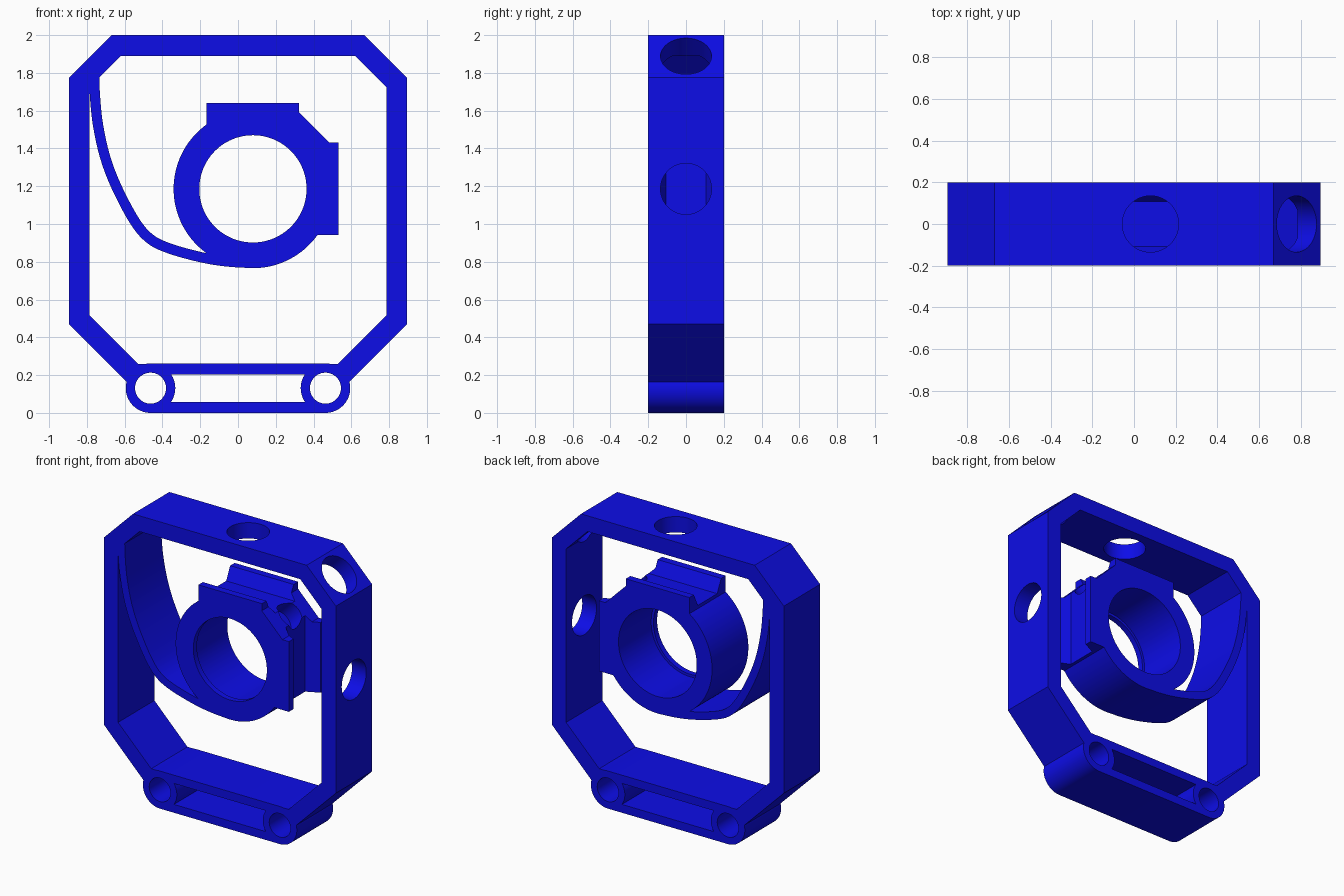
import bpy, bmesh
from math import sin, cos, pi, asin, radians
from mathutils import Matrix, Vector

cube = bpy.data.objects.get("Cube")
if cube:
    bpy.data.objects.remove(cube, do_unlink=True)

blue = bpy.data.materials.new("blue_plastic")
blue.use_nodes = True
COLOUR = (0.004, 0.004, 0.8, 1)
blue.diffuse_color = COLOUR
blue.node_tree.nodes["Principled BSDF"].inputs["Base Color"].default_value = COLOUR

HALF = 0.2                                  # half depth of the whole mount
CENTRE = Vector((0.079, 0, 1.186))          # optical axis of the ring
BAR_X, BAR_Z, BAR_R = 0.463, 0.131, 0.131   # rod clamps in the base


def arc(cx, cz, r, a0, a1, n=32):
    return [(cx + r * cos(a0 + (a1 - a0) * i / n), cz + r * sin(a0 + (a1 - a0) * i / n))
            for i in range(n + 1)]


def circle(r, cx=0, cz=0, n=96):
    return arc(cx, cz, r, 0, 2 * pi, n)[:-1]


def mirrored(points):
    """Complete a right-hand outline with its reflection in x."""
    return points + [(-x, z) for x, z in reversed(points)]


def prism(name, outline, d0=-HALF, d1=HALF, matrix=Matrix()):
    """Extrude an x-z outline along y, then place it."""
    bm = bmesh.new()
    face = bm.faces.new([bm.verts.new((u, d0, v)) for u, v in outline])
    top = bmesh.ops.extrude_face_region(bm, geom=[face])["geom"]
    bmesh.ops.translate(bm, vec=(0, d1 - d0, 0),
                        verts=[g for g in top if isinstance(g, bmesh.types.BMVert)])
    bmesh.ops.recalc_face_normals(bm, faces=bm.faces)
    bm.transform(matrix)
    mesh = bpy.data.meshes.new(name)
    bm.to_mesh(mesh)
    bm.free()
    obj = bpy.data.objects.new(name, mesh)
    bpy.context.collection.objects.link(obj)
    mesh.materials.append(blue)
    return obj


def combine(obj, other, operation="DIFFERENCE"):
    mod = obj.modifiers.new("combine", "BOOLEAN")
    mod.operation, mod.solver, mod.object = operation, "EXACT", other
    bpy.context.view_layer.objects.active = obj
    bpy.ops.object.modifier_apply(modifier=mod.name)
    bpy.data.objects.remove(other, do_unlink=True)


def drill(obj, radius, angle, near, far):
    """Radial hole from the ring centre; angle 0 is up, 90 is +x."""
    matrix = (Matrix.Translation(CENTRE) @ Matrix.Rotation(radians(angle), 4, "Y")
              @ Matrix.Rotation(pi / 2, 4, "X"))
    combine(obj, prism("drill", circle(radius), near, far, matrix))


# Octagonal frame with rounded base bar
frame = prism("frame", mirrored([(0.67, 2), (0.895, 1.775), (0.895, 0.47), (0.583, 0.158)]))
combine(frame, prism("opening", mirrored(
    [(0.62, 1.89), (0.785, 1.725), (0.785, 0.515), (0.53, 0.26)]), -0.3, 0.3))
base = prism("base_bar", mirrored(arc(BAR_X, BAR_Z, BAR_R, pi / 2, -pi / 2)))
combine(frame, base, "UNION")

# Rod holes and the slot between them
for side in (-1, 1):
    combine(frame, prism("rod_hole", circle(0.082, side * BAR_X, BAR_Z), -0.3, 0.3))
bite = asin(0.073 / BAR_R)
combine(frame, prism("slot", mirrored(
    arc(BAR_X, BAR_Z, BAR_R, pi - bite, pi + bite, 16)), -0.3, 0.3))

# Adjuster holes: top, right wall and the corner between
for angle, near, far in ((0, 0.6, 1), (90, 0.6, 1), (45, 0.75, 1.2)):
    drill(frame, 0.135, angle, near, far)

# Ring with two pads joined by a diagonal face
place = Matrix.Translation(CENTRE)
ring = prism("lens_ring", circle(0.42, n=128), matrix=place)
pads = prism("pads", [(-0.245, 0.454), (0.245, 0.454), (0.245, 0.404), (0.404, 0.245),
                      (0.454, 0.245), (0.454, -0.245), (0.2, -0.245), (-0.245, 0.2)],
             matrix=place)
combine(ring, pads, "UNION")

# Bore with a thin retaining lip at the front
combine(ring, prism("bore", circle(0.284), -0.3, 0.3, place))
combine(ring, prism("seat", circle(0.302), -0.16, 0.3, place))

# Tapered channels across both pads
channel = mirrored([(0.15, 0.5), (0.15, 0.454), (0.107, 0.364)])
for turn in (0, pi / 2):
    matrix = place @ Matrix.Rotation(turn, 4, "Y") @ Matrix.Rotation(pi / 2, 4, "Z")
    combine(ring, prism("channel", channel, -0.3, 0.3, matrix))

# Blind socket in the diagonal face
drill(ring, 0.09, 45, 0.34, 0.6)


def spline(points, steps=8):
    """Catmull-Rom curve through the points."""
    p = [Vector(q) for q in points]
    p = [2 * p[0] - p[1]] + p + [2 * p[-1] - p[-2]]
    out = []
    for a, b, c, d in zip(p, p[1:], p[2:], p[3:]):
        for i in range(steps):
            t = i / steps
            out.append(0.5 * (2 * b + (c - a) * t + (2 * a - 5 * b + 4 * c - d) * t ** 2
                              + (3 * b - a - 3 * c + d) * t ** 3))
    return out + [p[-2]]


# Flexible arm joining the ring to the left frame wall
path = spline([(-0.762, 1.82), (-0.758, 1.69), (-0.742, 1.53), (-0.705, 1.36), (-0.645, 1.2),
               (-0.55, 1.02), (-0.47, 0.925), (-0.37, 0.873), (-0.2, 0.825),
               (-0.06, 0.802), (0.08, 0.793)])
upper, lower = [], []
for i, point in enumerate(path):
    along = (path[min(i + 1, len(path) - 1)] - path[max(i - 1, 0)]).normalized()
    offset = Vector((-along.y, along.x)) * 0.027
    upper.append(tuple(point + offset))
    lower.append(tuple(point - offset))
arm = prism("flexure_arm", upper + lower[::-1])

# Smooth the curved walls, keep the edges sharp
bpy.ops.object.select_all(action="DESELECT")
for obj in (frame, ring, arm):
    obj.select_set(True)
bpy.context.view_layer.objects.active = frame
bpy.ops.object.shade_smooth_by_angle(angle=radians(25))
